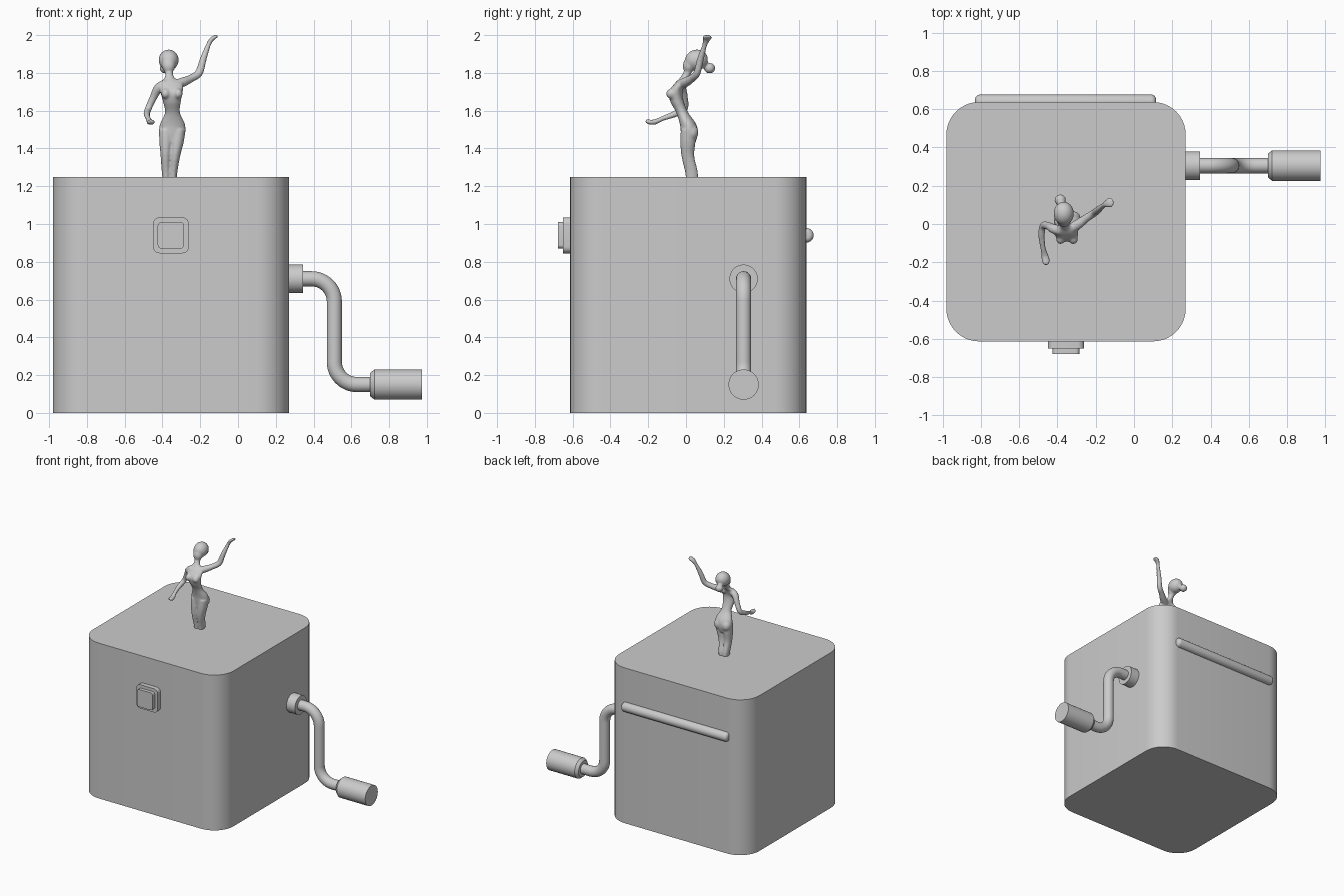
import bpy, bmesh, math
from mathutils import Vector, Matrix

if "Cube" in bpy.data.objects:
    bpy.data.objects.remove(bpy.data.objects["Cube"])


def make_object(name, bm, smooth=True):
    bmesh.ops.recalc_face_normals(bm, faces=bm.faces)
    me = bpy.data.meshes.new(name)
    bm.to_mesh(me)
    bm.free()
    ob = bpy.data.objects.new(name, me)
    bpy.context.collection.objects.link(ob)
    if smooth:
        bpy.ops.object.select_all(action='DESELECT')
        ob.select_set(True)
        bpy.context.view_layer.objects.active = ob
        bpy.ops.object.shade_smooth_by_angle(angle=math.radians(35))
    return ob


def bridge(bm, rings):
    """Closed skin through equal-length vertex loops."""
    loops = [[bm.verts.new(p) for p in r] for r in rings]
    n = len(loops[0])
    for a, b in zip(loops, loops[1:]):
        for i in range(n):
            j = (i + 1) % n
            bm.faces.new((a[i], a[j], b[j], b[i]))
    bm.faces.new(loops[0][::-1])
    bm.faces.new(loops[-1])


def rounded_rect(w, h, r, seg=10):
    pts = []
    for k, (sx, sy) in enumerate([(1, 1), (-1, 1), (-1, -1), (1, -1)]):
        for i in range(seg + 1):
            a = math.pi / 2 * (k + i / seg)
            pts.append((sx * (w / 2 - r) + r * math.cos(a), sy * (h / 2 - r) + r * math.sin(a)))
    return pts


def lathe_x(name, profile, y, z, n=48):
    """Turned part about an x-direction axis; profile is (x, radius)."""
    bm = bmesh.new()
    ang = [2 * math.pi * i / n for i in range(n)]
    bridge(bm, [[(x, y + r * math.cos(a), z + r * math.sin(a)) for a in ang] for x, r in profile])
    return make_object(name, bm)


def spline(keys, steps):
    """Catmull-Rom through lists of numbers."""
    k = [keys[0]] + list(keys) + [keys[-1]]
    out = []
    for i in range(1, len(k) - 2):
        for s in range(steps):
            t = s / steps
            out.append([0.5 * (2 * b + (c - a) * t + (2 * a - 5 * b + 4 * c - d) * t * t
                               + (3 * b - a - 3 * c + d) * t ** 3)
                        for a, b, c, d in zip(*k[i - 1:i + 3])])
    return out + [list(keys[-1])]


def limb(bm, keys, ref, steps=6, n=24, level=False):
    """Loft of ellipses; keys are (x, y, z, radius along ref, other radius)."""
    pts = spline(keys, steps) if steps > 1 else keys
    rings = []
    for i, p in enumerate(pts):
        t = Vector(pts[min(i + 1, len(pts) - 1)][:3]) - Vector(pts[max(i - 1, 0)][:3])
        t = Vector((0, 0, 1)) if level else t.normalized()
        u = Vector(ref)
        u = (u - t * u.dot(t)).normalized()
        v = t.cross(u)
        rings.append([Vector(p[:3]) + u * max(p[3], .003) * math.cos(2 * math.pi * j / n)
                      + v * max(p[4], .003) * math.sin(2 * math.pi * j / n) for j in range(n)])
    bridge(bm, rings)


def ball(bm, loc, radii, tilt=0):
    m = Matrix.Translation(loc) @ Matrix.Rotation(tilt, 4, 'X') @ Matrix.Diagonal((*radii, 1))
    bmesh.ops.create_uvsphere(bm, u_segments=24, v_segments=16, radius=1, matrix=m)


# Box body with rounded upright corners
bm = bmesh.new()
outline = rounded_rect(1.25, 1.25, 0.17)
bridge(bm, [[(x - .355, y + .012, z) for x, y in outline] for z in (0, 1.25)])
make_object("box_body", bm)

# Stepped square button on the front
for name, size, r, y0, y1 in (("button_plate", .19, .035, -.60, -.65),
                              ("button", .14, .02, -.64, -.678)):
    bm = bmesh.new()
    o = rounded_rect(size, size, r, 6)
    bridge(bm, [[(x - .355, y, z + .94) for x, z in o] for y in (y0, y1)])
    make_object(name, bm)

# Hinge rod along the back
R = .038
ends = [(.025 * (1 - math.cos(a)), R - .025 + .025 * math.sin(a))
        for a in [math.pi / 2 * i / 5 for i in range(6)]]
lathe_x("hinge_rod", [(-.83 + d, r) for d, r in ends] + [(.115 - d, r) for d, r in ends[::-1]], .638, .94, 32)

# Crank: collar, bent rod, grip
CY = .305
lathe_x("crank_collar", [(.25, .075), (.345, .075)], CY, .71)
path = [(.28, .71)]
path += [(.39 + .12 * math.sin(a), .59 + .12 * math.cos(a))
         for a in [math.pi / 2 * i / 12 for i in range(13)]]
path += [(.63 - .12 * math.cos(a), .27 - .12 * math.sin(a))
         for a in [math.pi / 2 * i / 12 for i in range(13)]]
path += [(.72, .15)]
bm = bmesh.new()
limb(bm, [(x, CY, z, .04, .04) for x, z in path], (0, 1, 0), steps=1, n=32)
make_object("crank_rod", bm)
lathe_x("crank_grip", [(.70, .062), (.722, .08), (.975, .08)], CY, .15)

# Dancer figure: overlapping lofts fused by a voxel remesh
bm = bmesh.new()
# torso and neck
limb(bm, [(-.35, .015, 1.43, .045, .035), (-.348, .018, 1.48, .068, .045),
          (-.347, .010, 1.53, .066, .043), (-.347, -.020, 1.59, .040, .032),
          (-.350, -.048, 1.65, .048, .036), (-.352, -.055, 1.70, .060, .036),
          (-.355, -.032, 1.745, .062, .027), (-.362, -.008, 1.775, .026, .023),
          (-.366, .012, 1.81, .021, .022), (-.368, .03, 1.85, .022, .024)],
     (1, 0, 0), level=True)
# legs, buttocks and bust
for s in (-1, 1):
    limb(bm, [(-.362 + s * .018, .032, 1.235, .019, .032), (-.362 + s * .020, .028, 1.28, .022, .034),
              (-.358 + s * .025, .010, 1.36, .027, .034), (-.352 + s * .030, .010, 1.43, .034, .040),
              (-.348 + s * .034, .014, 1.50, .037, .042)], (1, 0, 0), level=True)
    ball(bm, (-.348 + s * .033, .030, 1.485), (.036, .036, .042))
    ball(bm, (-.350 + s * .033, -.078, 1.690), (.024, .027, .027))
# head and hair bun
ball(bm, (-.367, .055, 1.868), (.053, .062, .055), .3)
ball(bm, (-.367, .018, 1.842), (.036, .034, .045), -.3)
ball(bm, (-.385, .125, 1.825), (.030, .030, .028))
# raised arm
limb(bm, [(-.33, -.025, 1.738, .026, .026), (-.29, .000, 1.752, .026, .025),
          (-.25, .030, 1.77, .021, .021), (-.207, .058, 1.80, .019, .021),
          (-.185, .076, 1.87, .018, .018), (-.158, .098, 1.945, .013, .013),
          (-.142, .107, 1.975, .021, .012), (-.122, .113, 1.990, .026, .010),
          (-.108, .116, 1.996, .014, .006)], (0, 1, 0))
# lowered arm
limb(bm, [(-.38, -.035, 1.742, .026, .026), (-.42, -.025, 1.72, .025, .025),
          (-.448, -.010, 1.67, .020, .020), (-.475, -.010, 1.61, .018, .019),
          (-.483, -.06, 1.582, .017, .017), (-.475, -.125, 1.558, .014, .013),
          (-.466, -.165, 1.54, .019, .014), (-.460, -.195, 1.54, .021, .013),
          (-.458, -.213, 1.548, .012, .008)], (1, 0, 0))
figure = make_object("dancer_figure", bm)
rm = figure.modifiers.new("fuse", 'REMESH')
rm.mode = 'VOXEL'
rm.voxel_size = .006
rm.use_smooth_shade = True
sm = figure.modifiers.new("soften", 'SMOOTH')
sm.factor = .5
sm.iterations = 6
